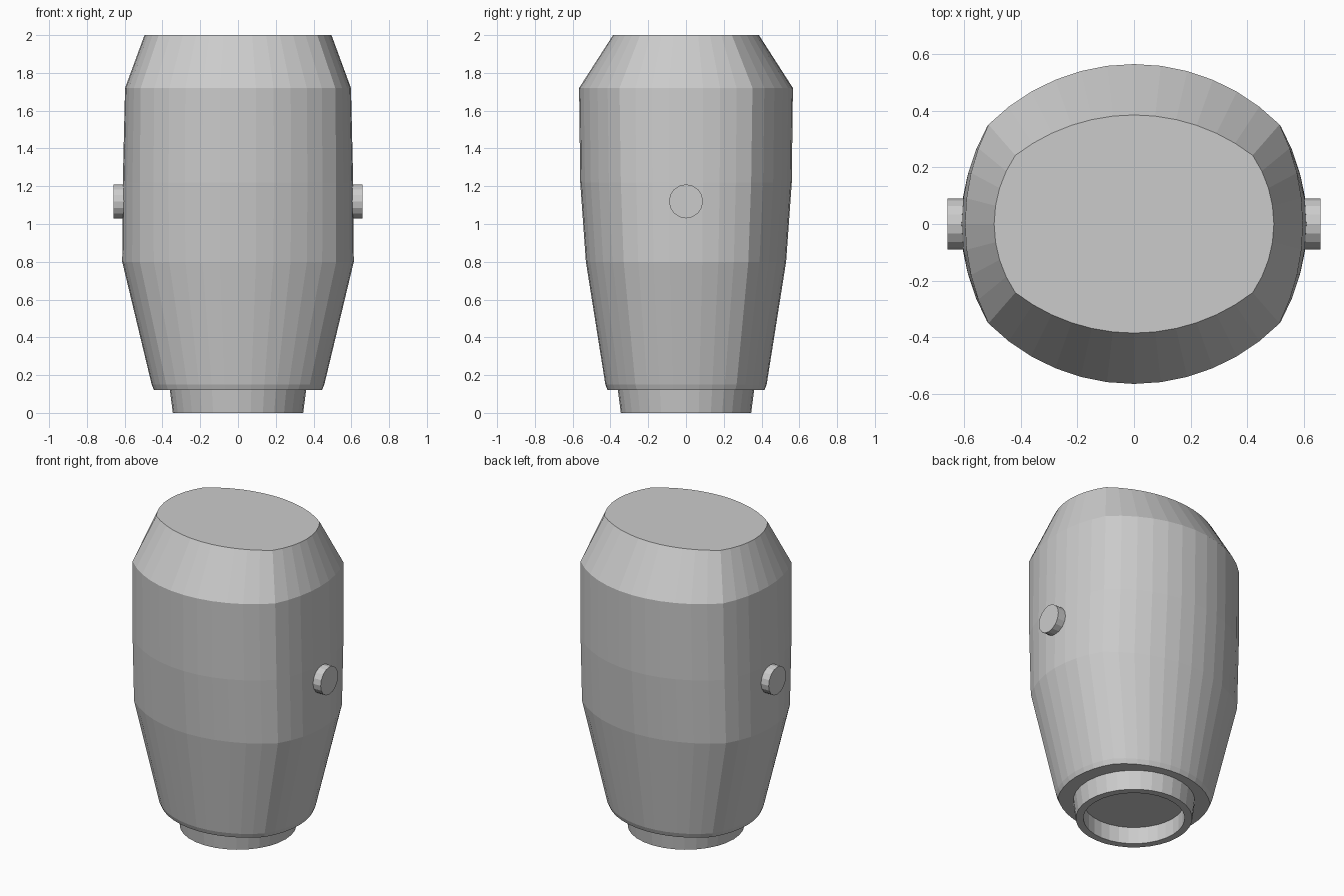
import bpy, bmesh, math

if "Cube" in bpy.data.objects:
    bpy.data.objects.remove(bpy.data.objects["Cube"])


def make_object(name, bm):
    bmesh.ops.recalc_face_normals(bm, faces=bm.faces[:])
    mesh = bpy.data.meshes.new(name)
    bm.to_mesh(mesh)
    bm.free()
    obj = bpy.data.objects.new(name, mesh)
    bpy.context.collection.objects.link(obj)
    return obj


def bulge(apex, corner_along, corner_across, n):
    """Circular arc between two corners; returns (along, across) pairs."""
    sag = apex - corner_along
    r = (corner_across ** 2 + sag ** 2) / (2 * sag)
    half = math.asin(min(1, corner_across / r))
    return [(apex - r + r * math.cos(t), r * math.sin(t))
            for t in (half * (2 * i / n - 1) for i in range(n))]


def outline(x, y, cx, cy):
    """Four-cornered outline with shallow side arcs and deeper front and back arcs."""
    right = bulge(x, cx, cy, 8)
    back = [(-b, a) for a, b in bulge(y, cy, cx, 12)]
    half = right + back
    return half + [(-a, -b) for a, b in half]


def loft(bm, rings, cap=True, closed=False):
    loops = [[bm.verts.new(p) for p in ring] for ring in rings]
    pairs = list(zip(loops, loops[1:]))
    if closed:
        pairs.append((loops[-1], loops[0]))
    for a, b in pairs:
        n = len(a)
        for i in range(n):
            j = (i + 1) % n
            bm.faces.new((a[i], a[j], b[j], b[i]))
    if cap:
        bm.faces.new(loops[0][::-1])
        bm.faces.new(loops[-1])


# Main body: z, half width, half depth, corner x, corner y
sections = [
    (0.12, 0.445, 0.415, 0.37, 0.26),
    (0.15, 0.457, 0.427, 0.38, 0.268),
    (0.80, 0.613, 0.530, 0.52, 0.33),
    (1.22, 0.610, 0.560, 0.52, 0.345),
    (1.72, 0.598, 0.566, 0.515, 0.352),
    (2.00, 0.495, 0.386, 0.42, 0.243),
]
bm = bmesh.new()
loft(bm, [[(px, py, z) for px, py in outline(*dims)] for z, *dims in sections])
make_object("body", bm)

# Hollow neck under the body, with a recessed floor
profile = [(0.30, 0.11), (0.30, 0.0), (0.345, 0.0), (0.362, 0.13)]
bm = bmesh.new()
loft(bm, [[(r * math.cos(t), r * math.sin(t), z)
           for t in (2 * math.pi * i / 32 for i in range(32))] for r, z in profile])
make_object("base_neck", bm)

# Round side pegs
for side, name in ((1, "right_peg"), (-1, "left_peg")):
    bm = bmesh.new()
    loft(bm, [[(side * x, 0.09 * math.cos(t), 1.12 + 0.09 * math.sin(t))
               for t in (2 * math.pi * i / 16 for i in range(16))] for x in (0.58, 0.66)])
    make_object(name, bm)
